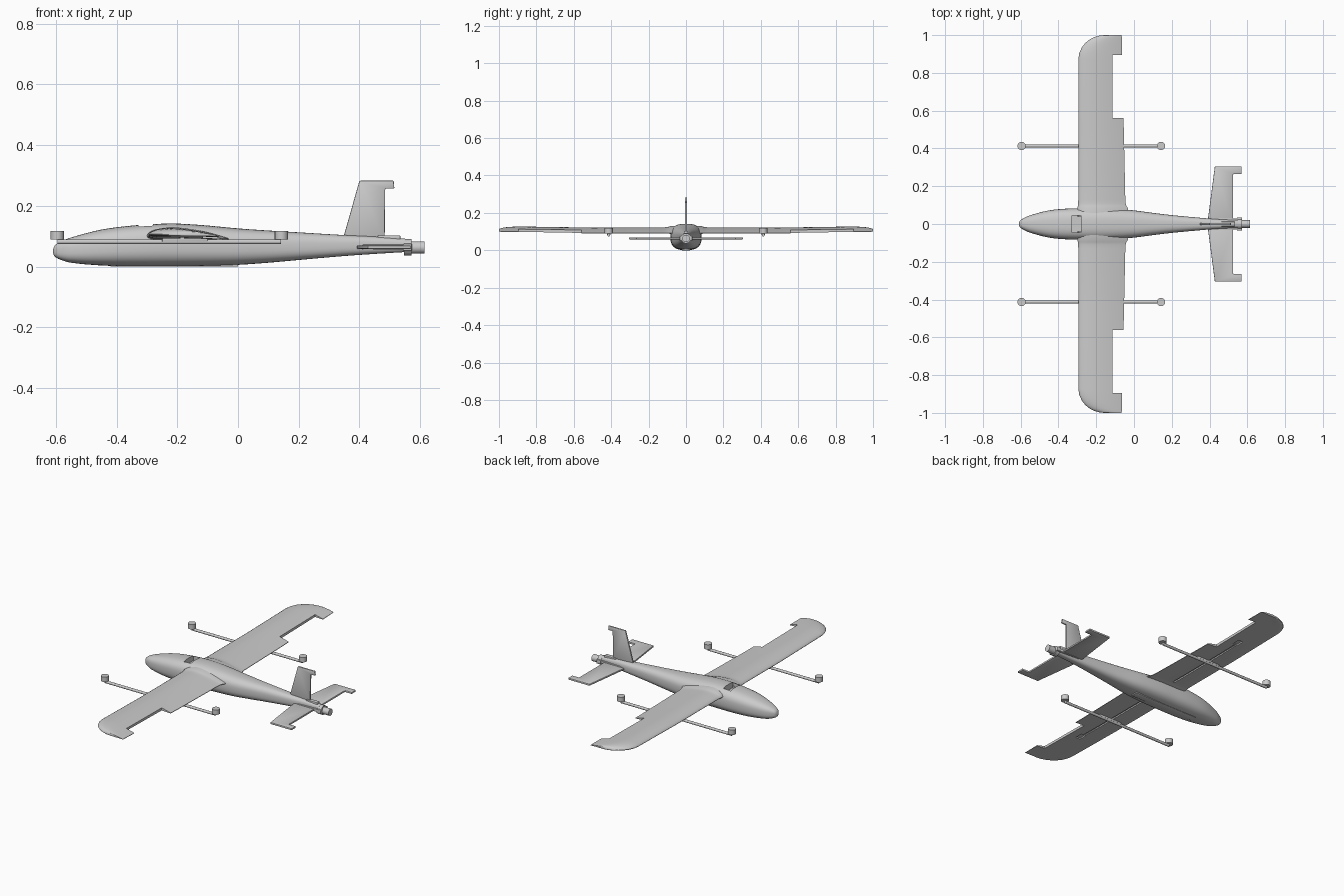
import bpy, bmesh
from math import sin, cos, pi, sqrt, radians
from mathutils import Vector

if "Cube" in bpy.data.objects:
    bpy.data.objects.remove(bpy.data.objects["Cube"])


def add(name, bm):
    bmesh.ops.recalc_face_normals(bm, faces=bm.faces)
    me = bpy.data.meshes.new(name)
    bm.to_mesh(me)
    bm.free()
    ob = bpy.data.objects.new(name, me)
    bpy.context.collection.objects.link(ob)
    return ob


def finish(ob, mirror=False, cutters=(), bevel=0, angle=30):
    """Cut, bevel, mirror across y, apply and smooth."""
    for c in cutters:
        m = ob.modifiers.new("cut", 'BOOLEAN')
        m.operation, m.solver, m.object = 'DIFFERENCE', 'EXACT', c
        c.hide_render = True
    if bevel:
        m = ob.modifiers.new("bevel", 'BEVEL')
        m.width, m.segments, m.limit_method = bevel, 2, 'ANGLE'
    if mirror:
        m = ob.modifiers.new("mirror", 'MIRROR')
        m.use_axis = (False, True, False)
        m.use_mirror_merge = False
    bpy.ops.object.select_all(action='DESELECT')
    ob.select_set(True)
    bpy.context.view_layer.objects.active = ob
    bpy.ops.object.convert(target='MESH')
    bpy.ops.object.shade_smooth_by_angle(angle=radians(angle))
    for c in cutters:
        bpy.data.objects.remove(c)
    return ob


def loft(name, rings):
    bm = bmesh.new()
    vs = [[bm.verts.new(p) for p in r] for r in rings]
    for a, b in zip(vs, vs[1:]):
        for i in range(len(a)):
            j = (i + 1) % len(a)
            bm.faces.new((a[i], a[j], b[j], b[i]))
    bm.faces.new(vs[0])
    bm.faces.new(vs[-1])
    return add(name, bm)


def box(name, x0, x1, y0, y1, z0, z1):
    return loft(name, [[(x, y0, z0), (x, y1, z0), (x, y1, z1), (x, y0, z1)] for x in (x0, x1)])


def cylinder(name, start, end, r, n=32):
    a, b = Vector(start), Vector(end)
    q = (b - a).to_track_quat('Z', 'Y')
    ring = [q @ Vector((r * cos(2 * pi * i / n), r * sin(2 * pi * i / n), 0)) for i in range(n)]
    return loft(name, [[c + p for p in ring] for c in (a, b)])


# Fuselage: stations of x, half width, bottom, top
stations = [
    (-0.610, 0.004, 0.046, 0.054), (-0.604, 0.017, 0.034, 0.069),
    (-0.585, 0.030, 0.023, 0.082), (-0.55, 0.046, 0.013, 0.096),
    (-0.45, 0.072, 0.004, 0.122), (-0.34, 0.082, 0.001, 0.136),
    (-0.22, 0.083, 0.001, 0.142), (-0.12, 0.081, 0.002, 0.137),
    (0.0, 0.072, 0.006, 0.126), (0.10, 0.059, 0.013, 0.119),
    (0.20, 0.047, 0.022, 0.113), (0.35, 0.033, 0.035, 0.104),
    (0.45, 0.025, 0.042, 0.099), (0.55, 0.020, 0.048, 0.092)]


def spline(pts, steps):
    p = [Vector(s) for s in pts]
    p = [2 * p[0] - p[1]] + p + [2 * p[-1] - p[-2]]
    for i in range(1, len(p) - 2):
        d = p[i + 1][0] - p[i][0]
        m0 = (p[i + 1] - p[i - 1]) / (p[i + 1][0] - p[i - 1][0]) * d
        m1 = (p[i + 2] - p[i]) / (p[i + 2][0] - p[i][0]) * d
        for k in range(steps):
            t = k / steps
            yield (p[i] * (2*t**3 - 3*t**2 + 1) + m0 * (t**3 - 2*t**2 + t)
                   + p[i + 1] * (3*t**2 - 2*t**3) + m1 * (t**3 - t**2))
    yield p[-2]


def body_ring(x, w, lo, hi, n=40):
    e = 2 / 2.7
    ring = []
    for i in range(n):
        c, s = cos(2 * pi * i / n), sin(2 * pi * i / n)
        ring.append((x, w * abs(c)**e * (1 if c > 0 else -1),
                     (lo + hi) / 2 + (hi - lo) / 2 * abs(s)**e * (1 if s > 0 else -1)))
    return ring


fuselage = loft("fuselage", [body_ring(*s) for s in spline(stations, 4)])
finish(fuselage, cutters=[box("hatch_cutter", -0.328, -0.28, -0.045, 0.045, 0.105, 0.2)])
finish(box("belly_skid", -0.42, 0.0, -0.022, 0.022, 0.0, 0.008), bevel=0.002)


# Wings: cambered sections swept along y, with a flared root and rounded tip
def airfoil_ring(y, le, te, scale=1.0, n=14):
    chord, zt = te - le, 0.091 + 0.018 * max(0, y - 0.5)
    up, low = [], []
    for i in range(n + 1):
        u = (1 - cos(pi * i / n)) / 2
        th = 0.6 * scale * (0.2969*sqrt(u) - 0.126*u - 0.3516*u**2 + 0.2843*u**3 - 0.0936*u**4)
        cam = 0.04 * (u * (0.8 - u) / 0.16 if u < 0.4 else (0.2 + 0.8 * u - u * u) / 0.36)
        base = zt + 0.04 * chord * (1 - u)
        up.append((le + u * chord, y, base + (cam + th) * chord))
        low.append((le + u * chord, y, base + (cam - th) * chord))
    return up + low[:0:-1]


LE = -0.295
rings = []
for y, g in ((0.04, 0.12), (0.085, 0.1), (0.095, 0.04), (0.11, 0.01), (0.13, 0), (0.5, 0), (0.87, 0)):
    rings.append(airfoil_ring(y, LE - 0.05 * g, -0.043 - 0.022 * y + 0.12 * g, 1 + 3 * g))
for a in (15, 30, 43, 55, 68, 80, 90):
    y = 0.87 + 0.13 * sin(radians(a))
    rings.append(airfoil_ring(y, LE + 0.14 * (1 - cos(radians(a))), -0.043 - 0.022 * y))
finish(loft("wings", rings), mirror=True, cutters=[
    box("aileron_cutter", -0.115, 0.0, 0.56, 0.895, 0.0, 0.2),
    box("channel_cutter", -0.19, -0.178, 0.12, 0.66, 0.05, 0.1),
    box("servo_pocket_cutter", -0.195, -0.165, 0.64, 0.69, 0.05, 0.103)])

# Lift booms with a motor at each end
BY = 0.413
finish(cylinder("lift_booms", (-0.594, BY, 0.082), (0.141, BY, 0.082), 0.008, 20), mirror=True)
for label, x in (("front", -0.595), ("rear", 0.143)):
    finish(cylinder(label + "_lift_motors", (x, BY, 0.089), (x, BY, 0.118), 0.022), mirror=True)
finish(box("boom_mounts", -0.25, -0.10, BY - 0.009, BY + 0.009, 0.082, 0.1), mirror=True, bevel=0.002)


# Tail surfaces: flat outlines given thickness
def plate(name, outline, t, mirror):
    if mirror:
        r = [[(x, y, 0.064 + k * t / 2) for x, y in outline] for k in (-1, 1)]
    else:
        r = [[(x, k * t / 2, z) for x, z in outline] for k in (-1, 1)]
    return finish(loft(name, r), mirror=mirror, bevel=0.003)


plate("tailplane", [(0.388, 0.0), (0.428, 0.305), (0.57, 0.305), (0.57, 0.265),
                    (0.525, 0.265), (0.525, 0.0)], 0.011, True)
plate("tail_fin", [(0.345, 0.09), (0.40, 0.283), (0.513, 0.283), (0.515, 0.257),
                   (0.485, 0.257), (0.483, 0.085)], 0.010, False)
finish(box("fin_root_block", 0.46, 0.535, -0.012, 0.012, 0.08, 0.103), bevel=0.003)
finish(box("tailplane_root_blocks", 0.41, 0.55, 0.012, 0.03, 0.056, 0.073), mirror=True, bevel=0.003)

# Pusher motor and its mount
finish(box("motor_mount", 0.545, 0.573, -0.034, 0.034, 0.052, 0.076), bevel=0.003)
finish(cylinder("motor_flange", (0.547, 0, 0.064), (0.571, 0, 0.064), 0.027))
finish(cylinder("pusher_motor", (0.565, 0, 0.063), (0.615, 0, 0.063), 0.020))
